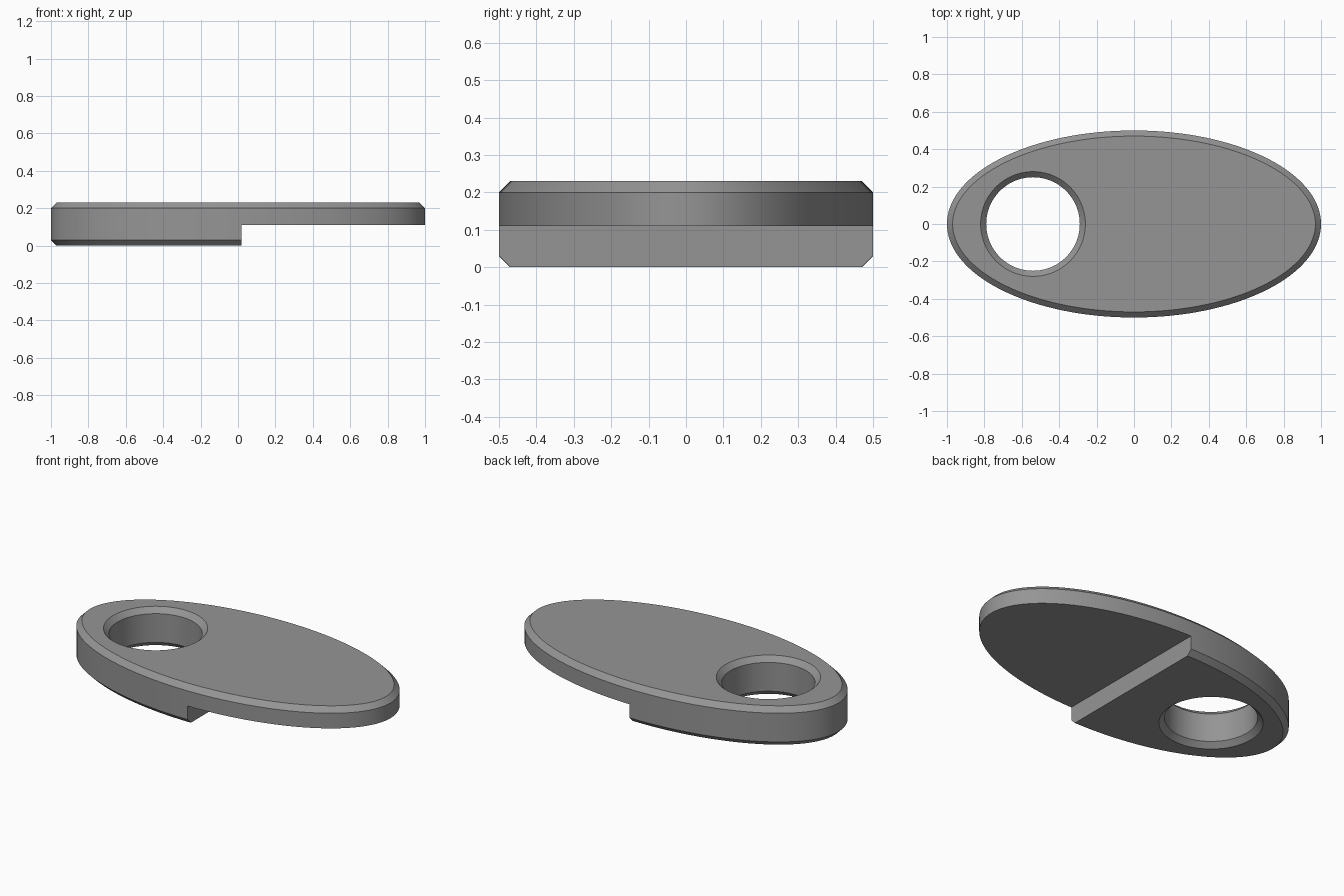
import bpy, bmesh, math

if "Cube" in bpy.data.objects:
    bpy.data.objects.remove(bpy.data.objects["Cube"])

SEG = 128
HEIGHT, CHAMFER = 0.23, 0.03


def ellipse(a, b, inset, z, cx=0.0):
    """Ellipse ring moved inward along its normals by inset."""
    pts = []
    for i in range(SEG):
        t = 2 * math.pi * i / SEG
        nx, ny = math.cos(t) / a, math.sin(t) / b
        n = math.hypot(nx, ny)
        pts.append((cx + a * math.cos(t) - inset * nx / n,
                    b * math.sin(t) - inset * ny / n, z))
    return pts


def loft(name, rings):
    """Closed solid through a stack of rings."""
    bm = bmesh.new()
    loops = [[bm.verts.new(p) for p in r] for r in rings]
    for lo, hi in zip(loops, loops[1:]):
        for i in range(len(lo)):
            j = (i + 1) % len(lo)
            bm.faces.new((lo[i], lo[j], hi[j], hi[i]))
    bm.faces.new(loops[0][::-1])
    bm.faces.new(loops[-1])
    bmesh.ops.recalc_face_normals(bm, faces=bm.faces)
    mesh = bpy.data.meshes.new(name)
    bm.to_mesh(mesh)
    bm.free()
    obj = bpy.data.objects.new(name, mesh)
    bpy.context.collection.objects.link(obj)
    return obj


# Oval plate with chamfered top and bottom rims
plate = loft("oval_plate", [
    ellipse(1, 0.5, CHAMFER, 0), ellipse(1, 0.5, 0, CHAMFER),
    ellipse(1, 0.5, 0, HEIGHT - CHAMFER), ellipse(1, 0.5, CHAMFER, HEIGHT)])

# Round through hole, countersunk at both ends
R, HX, E = 0.25, -0.54, 0.02
hole = loft("hole_cutter", [
    ellipse(R, R, -CHAMFER - E, -E, HX), ellipse(R, R, 0, CHAMFER, HX),
    ellipse(R, R, 0, HEIGHT - CHAMFER, HX),
    ellipse(R, R, -CHAMFER - E, HEIGHT + E, HX)])

# Step that thins the right half from below
corners = [(0.02, -0.7), (1.2, -0.7), (1.2, 0.7), (0.02, 0.7)]
step = loft("step_cutter", [[(x, y, z) for x, y in corners] for z in (-0.1, 0.11)])

bpy.context.view_layer.objects.active = plate
plate.select_set(True)
for cutter in (hole, step):
    cutter.hide_render = True
    mod = plate.modifiers.new(cutter.name, 'BOOLEAN')
    mod.operation = 'DIFFERENCE'
    mod.solver = 'EXACT'
    mod.object = cutter
    bpy.ops.object.modifier_apply(modifier=mod.name)
    bpy.data.objects.remove(cutter)

# Plain grey finish
grey = bpy.data.materials.new("grey")
grey.diffuse_color = (0.3, 0.3, 0.3, 1)
grey.use_nodes = True
grey.node_tree.nodes["Principled BSDF"].inputs["Base Color"].default_value = grey.diffuse_color
plate.data.materials.clear()
plate.data.materials.append(grey)
for p in plate.data.polygons:
    p.material_index = 0
bpy.ops.object.shade_smooth_by_angle(angle=math.radians(30))
